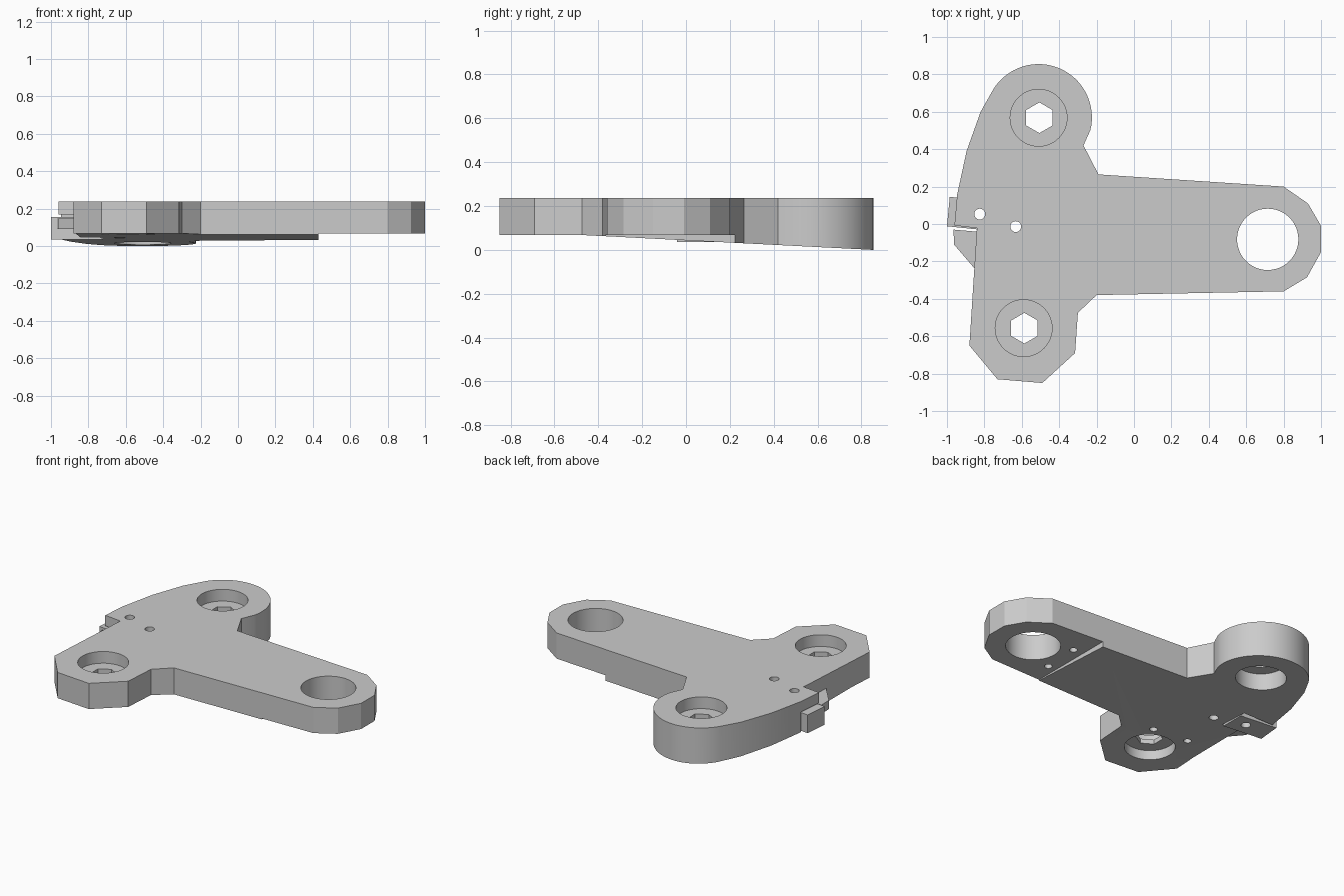
import bpy, bmesh, math

cube = bpy.data.objects.get("Cube")
if cube:
    bpy.data.objects.remove(cube, do_unlink=True)

grey = bpy.data.materials.new("plain grey")
grey.use_nodes = True
grey.diffuse_color = (0.6, 0.6, 0.6, 1)
grey.node_tree.nodes["Principled BSDF"].inputs["Base Color"].default_value = (0.6, 0.6, 0.6, 1)

TOP, BASE = 0.237, 0.068
SLOPE_START, SLOPE = -0.48, 0.051


def prism(name, points, low, high):
    """Extrude a 2D outline from low to high."""
    bm = bmesh.new()
    face = bm.faces.new([bm.verts.new((x, y, low)) for x, y in points])
    grown = bmesh.ops.extrude_face_region(bm, geom=[face])["geom"]
    verts = [v for v in grown if isinstance(v, bmesh.types.BMVert)]
    bmesh.ops.translate(bm, verts=verts, vec=(0, 0, high - low))
    bmesh.ops.recalc_face_normals(bm, faces=bm.faces)
    mesh = bpy.data.meshes.new(name)
    bm.to_mesh(mesh)
    bm.free()
    mesh.materials.append(grey)
    ob = bpy.data.objects.new(name, mesh)
    bpy.context.collection.objects.link(ob)
    return ob


def ring(x, y, r, n=48, start=0.0, end=math.tau):
    """Points round a circle; a full turn leaves out the repeated last point."""
    count = n if end - start == math.tau else n + 1
    step = (end - start) / n
    return [(x + r * math.cos(start + i * step), y + r * math.sin(start + i * step))
            for i in range(count)]


def hexagon(x, y, r):
    """Six points with a corner towards the rear."""
    return [(x + r * math.sin(i * math.pi / 3), y + r * math.cos(i * math.pi / 3))
            for i in range(6)]


def box(x0, x1, y0, y1):
    return [(x0, y0), (x1, y0), (x1, y1), (x0, y1)]


def carve(target, cutter):
    """Subtract the cutter, keep the result and remove the helper."""
    cutter.hide_render = True
    mod = target.modifiers.new("cut", 'BOOLEAN')
    mod.operation, mod.solver, mod.object = 'DIFFERENCE', 'EXACT', cutter
    bpy.context.view_layer.update()
    graph = bpy.context.evaluated_depsgraph_get()
    mesh = bpy.data.meshes.new_from_object(target.evaluated_get(graph))
    target.modifiers.clear()
    target.data = mesh
    bpy.data.objects.remove(cutter, do_unlink=True)


# Main plate outline: rounded rear lobe, long arm, angular front lobe
lobe = ring(-0.51, 0.57, 0.285, 32, math.radians(-14), math.radians(148))
outline = lobe + [(-0.82, 0.6), (-0.895, 0.39), (-0.945, 0.16), (-0.96, -0.008),
                  (-0.84, -0.022), (-0.88, -0.65), (-0.73, -0.83), (-0.49, -0.85),
                  (-0.315, -0.69), (-0.3, -0.475), (-0.2, -0.38), (0.8, -0.36),
                  (0.925, -0.285), (1.0, -0.15), (1.0, -0.01), (0.93, 0.11),
                  (0.8, 0.2), (-0.19, 0.265), (-0.27, 0.42)]
plate = prism("main_plate", outline, BASE, TOP)

# Underside: flat under the front lobe, then sloping down to the rear
bm = bmesh.new()
bm.from_mesh(plate.data)
bmesh.ops.bisect_plane(bm, geom=bm.verts[:] + bm.edges[:] + bm.faces[:],
                       plane_co=(0, SLOPE_START, 0), plane_no=(0, 1, 0))
for v in bm.verts:
    if v.co.z < TOP - 0.01:
        v.co.z -= SLOPE * max(0, v.co.y - SLOPE_START)
bm.to_mesh(plate.data)
bm.free()

# Step under the arm end, arm bore and side recess
carve(plate, prism("arm_step", box(0.43, 1.3, -1, 1), -0.2, BASE))
carve(plate, prism("arm_bore", ring(0.715, -0.082, 0.164), -0.2, 0.5))
carve(plate, prism("lug_recess", box(-1.2, -0.725, -0.045, 0.155), -0.2, 0.168))

# Stepped bores with hexagon openings
for x, y in ((-0.51, 0.568), (-0.59, -0.557)):
    carve(plate, prism("top_bore", ring(x, y, 0.152), 0.16, 0.5))
    carve(plate, prism("bottom_bore", ring(x, y, 0.152), -0.2, 0.13))
    carve(plate, prism("hex_hole", hexagon(x + 0.004, y, 0.082), -0.2, 0.5))

# Pin holes through the plate and blind screw holes from below
for x, y in ((-0.825, 0.053), (-0.632, -0.014)):
    carve(plate, prism("pin_hole", ring(x, y, 0.029, 24), -0.2, 0.5))
for x, y in ((0.49, -0.21), (0.5, 0.035), (-0.467, -0.376), (-0.709, -0.35)):
    carve(plate, prism("screw_hole", ring(x, y, 0.024, 20), -0.2, 0.13))

# Side lug sitting in the recess, pierced by the pin hole
lug = prism("side_lug", [(-1.0, -0.012), (-0.73, -0.04), (-0.73, 0.12), (-0.985, 0.145)],
            0.035, 0.155)
carve(lug, prism("lug_hole", ring(-0.825, 0.053, 0.029, 24), -0.2, 0.5))

# Small pointed tab beside the lug
tab = prism("side_tab", [(-0.965, -0.03), (-0.83, -0.042), (-0.84, -0.235), (-0.855, -0.235),
                         (-0.962, -0.11)], 0.09, 0.148)

# Smooth only the round walls
bpy.ops.object.select_all(action='DESELECT')
for ob in (plate, lug, tab):
    ob.select_set(True)
bpy.context.view_layer.objects.active = plate
bpy.ops.object.shade_smooth_by_angle(angle=math.radians(20))
